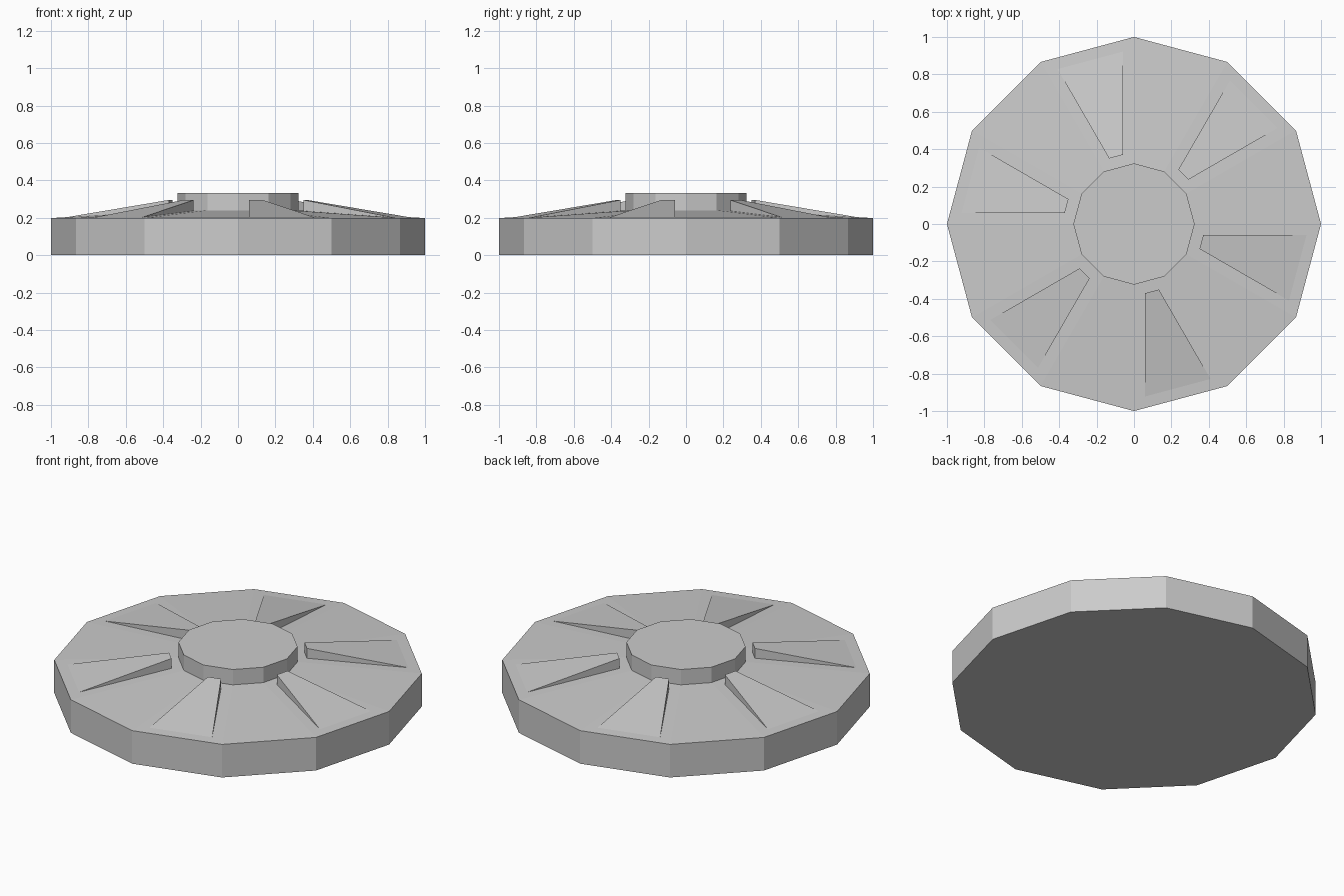
import bpy, bmesh
from math import cos, sin, pi

if "Cube" in bpy.data.objects:
    bpy.data.objects.remove(bpy.data.objects["Cube"])

SIDES = 12
bm = bmesh.new()

def ring(radius, z):
    return [bm.verts.new((radius * cos(2 * pi * i / SIDES),
                          radius * sin(2 * pi * i / SIDES), z)) for i in range(SIDES)]

def bridge(low, high):
    return [bm.faces.new((low[i], low[(i + 1) % SIDES], high[(i + 1) % SIDES], high[i]))
            for i in range(SIDES)]

# Disc: upright rim, gently sloped top and raised hub
bottom, rim = ring(1, 0), ring(1, 0.198)
hub_base, hub_top = ring(0.324, 0.24), ring(0.324, 0.332)
bm.faces.new(bottom[::-1])
bridge(bottom, rim)
slope = bridge(rim, hub_base)
bridge(hub_base, hub_top)
bm.faces.new(hub_top)

# Wedge ribs: inset every other sloped facet and lift its inner edge
ribs = slope[1::2]
bm.normal_update()
bmesh.ops.inset_individual(bm, faces=ribs, thickness=0.06, use_even_offset=True)
ribs = bmesh.ops.extrude_discrete_faces(bm, faces=ribs)["faces"]
for face in ribs:
    for v in face.verts:
        if v.co.xy.length < 0.6:
            v.co.z = 0.295
bmesh.ops.remove_doubles(bm, verts=bm.verts[:], dist=0.0005)
bmesh.ops.recalc_face_normals(bm, faces=bm.faces[:])

mesh = bpy.data.meshes.new("ribbed_disc")
bm.to_mesh(mesh)
bm.free()
bpy.context.collection.objects.link(bpy.data.objects.new("ribbed_disc", mesh))
